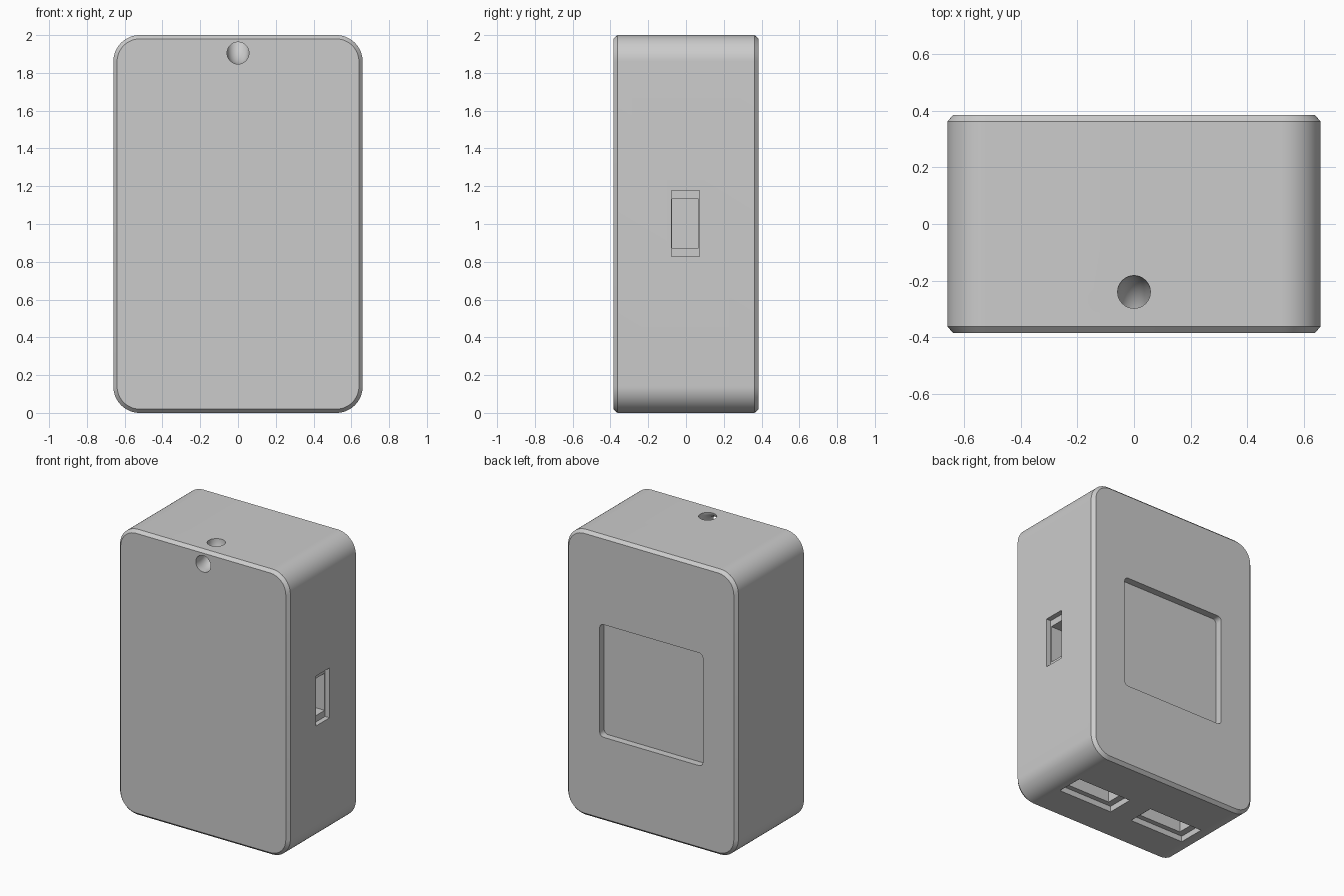
import bpy, bmesh, math
from mathutils import Vector

if "Cube" in bpy.data.objects:
    bpy.data.objects.remove(bpy.data.objects["Cube"])

grey = bpy.data.materials.new("light_grey")
grey.diffuse_color = (0.6, 0.6, 0.6, 1)
grey.use_nodes = True
grey.node_tree.nodes["Principled BSDF"].inputs["Base Color"].default_value = grey.diffuse_color


def outline(w, h, r, seg):
    """Rounded rectangle, or a sharp one when seg is 0."""
    if seg == 0:
        return [(w/2, h/2), (-w/2, h/2), (-w/2, -h/2), (w/2, -h/2)]
    pts = []
    for k, (sx, sy) in enumerate([(1, 1), (-1, 1), (-1, -1), (1, -1)]):
        for i in range(seg + 1):
            a = math.pi / 2 * (k + i / seg)
            pts.append((sx * (w/2 - r) + r * math.cos(a),
                        sy * (h/2 - r) + r * math.sin(a)))
    return pts


def loft(name, rings):
    """Closed solid through a list of rings with equal point counts."""
    bm = bmesh.new()
    loops = [[bm.verts.new(p) for p in ring] for ring in rings]
    n = len(loops[0])
    for a, b in zip(loops, loops[1:]):
        for i in range(n):
            j = (i + 1) % n
            bm.faces.new((a[i], a[j], b[j], b[i]))
    bm.faces.new(loops[0])
    bm.faces.new(loops[-1])
    bmesh.ops.recalc_face_normals(bm, faces=bm.faces)
    mesh = bpy.data.meshes.new(name)
    bm.to_mesh(mesh)
    bm.free()
    mesh.materials.append(grey)
    ob = bpy.data.objects.new(name, mesh)
    bpy.context.collection.objects.link(ob)
    return ob


def prism(name, origin, u, v, d, sections, seg=0):
    """Rounded-rectangle sections (width, height, radius, depth) along axis d."""
    o, u, v, d = (Vector(t) for t in (origin, u, v, d))
    return loft(name, [[o + u * p + v * q + d * t for p, q in outline(w, h, r, seg)]
                       for w, h, r, t in sections])


X, Y, Z = (1, 0, 0), (0, 1, 0), (0, 0, 1)

# Case: rounded slab with chamfered front and back rims
c = 0.02
body = prism("case", (0, 0, 1), X, Z, Y, [
    (1.32 - 2*c, 2 - 2*c, 0.14 - c, -0.385), (1.32, 2, 0.14, -0.363),
    (1.32, 2, 0.14, 0.363), (1.32 - 2*c, 2 - 2*c, 0.14 - c, 0.385)], 16)

cutters = []

# Shallow square window in the back
cutters.append(prism("back_window_cutter", (0, 0.385, 0.985), X, Z, (0, -1, 0),
                     [(0.8, 0.79, 0.03, -0.05), (0.8, 0.79, 0.03, 0.05)], 6))

# Stepped port on the right side
cutters.append(prism("side_port_cutter", (0.66, -0.003, 1.003), Y, Z, (-1, 0, 0),
                     [(0.15, 0.35, 0, -0.05), (0.15, 0.35, 0, 0.035),
                      (0.14, 0.26, 0, 0.035), (0.14, 0.26, 0, 0.12)]))

# Two stepped ports underneath
for s in (-1, 1):
    cutters.append(prism("bottom_port_cutter", (s * 0.295, -0.035, 0), X, Y, Z,
                         [(0.42, 0.19, 0, -0.05), (0.42, 0.19, 0, 0.04),
                          (0.33, 0.12, 0, 0.04), (0.33, 0.12, 0, 0.13)]))

# Lanyard tunnel bending from the front face up through the top
R, r = 0.1, 0.058
path = [(-0.45, 1.905, 0)]
for i in range(13):
    a = math.pi / 2 * i / 12
    path.append((-0.34 + R * math.sin(a), 2.005 - R * math.cos(a), a))
path.append((-0.24, 2.06, math.pi / 2))
rings = []
for y, z, a in path:
    rings.append([])
    for k in range(32):
        t = 2 * math.pi * k / 32
        m = r * math.sin(t)
        rings[-1].append((r * math.cos(t), y - m * math.sin(a), z + m * math.cos(a)))
cutters.append(loft("lanyard_tunnel_cutter", rings))

# Cut every opening, then drop the cutters
bpy.context.view_layer.objects.active = body
body.select_set(True)
for cut in cutters:
    cut.hide_render = True
    mod = body.modifiers.new("opening", 'BOOLEAN')
    mod.operation = 'DIFFERENCE'
    mod.solver = 'EXACT'
    mod.object = cut
    bpy.ops.object.modifier_apply(modifier=mod.name)
    bpy.data.objects.remove(cut)

bpy.ops.object.shade_smooth_by_angle(angle=math.radians(30))
